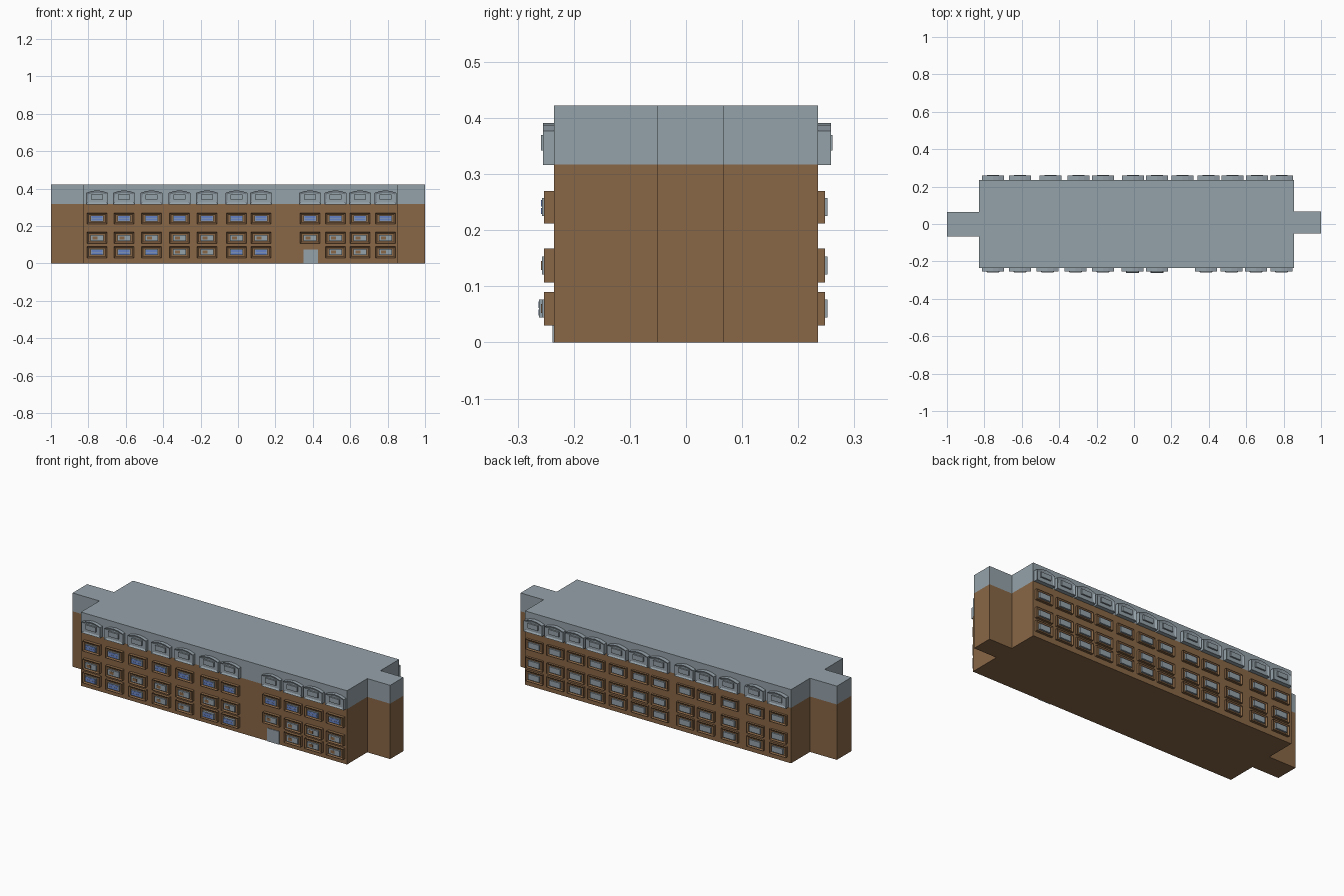
import bpy, bmesh

if "Cube" in bpy.data.objects:
    bpy.data.objects.remove(bpy.data.objects["Cube"])

def material(name, rgb):
    m = bpy.data.materials.new(name)
    m.diffuse_color = (*rgb, 1)
    m.use_nodes = True
    m.node_tree.nodes["Principled BSDF"].inputs["Base Color"].default_value = m.diffuse_color
    return m

BROWN = material("brown_brick", (0.25, 0.135, 0.062))
GREY = material("grey_slate", (0.30, 0.36, 0.40))
BLUE = material("blue_glass", (0.13, 0.22, 0.55))

def finish(name, bm, *mats):
    bmesh.ops.recalc_face_normals(bm, faces=bm.faces)
    me = bpy.data.meshes.new(name)
    bm.to_mesh(me)
    bm.free()
    for m in mats:
        me.materials.append(m)
    ob = bpy.data.objects.new(name, me)
    bpy.context.collection.objects.link(ob)
    return ob

def slab(bm, pts, y0, y1, recess=None):
    """Extrude an (x, z) outline from wall y0 out to y1; optionally inset and sink its front."""
    a = [bm.verts.new((x, y0, z)) for x, z in pts]
    b = [bm.verts.new((x, y1, z)) for x, z in pts]
    bm.faces.new(a)
    front = bm.faces.new(b)
    n = len(pts)
    for i in range(n):
        bm.faces.new((a[i], a[(i + 1) % n], b[(i + 1) % n], b[i]))
    if recess:
        bm.normal_update()
        bmesh.ops.inset_region(bm, faces=[front], thickness=recess[0])
        for v in front.verts:
            v.co.y += recess[1] * (1 if y1 < y0 else -1)

def rect(x, w, z0, z1):
    return [(x - w / 2, z0), (x + w / 2, z0), (x + w / 2, z1), (x - w / 2, z1)]

def arch(x, w, z0, z1, z2):
    return [(x - w / 2, z0), (x + w / 2, z0), (x + w / 2, z1), (x + w / 4, z2 - .004),
            (x, z2), (x - w / 4, z2 - .004), (x - w / 2, z1)]

# Main block with stair towers: one plan outline, brick below and slate above
plan = [(-.83, -.235), (.855, -.235), (.855, -.052), (1, -.052), (1, .068), (.855, .068),
        (.855, .235), (-.83, .235), (-.83, .064), (-1, .064), (-1, -.068), (-.83, -.068)]
bm = bmesh.new()
rings = [[bm.verts.new((x, y, z)) for x, y in plan] for z in (0, .317, .422)]
bm.faces.new(rings[0])
bm.faces.new(rings[2]).material_index = 1
for k in range(2):
    for i in range(len(plan)):
        j = (i + 1) % len(plan)
        bm.faces.new((rings[k][i], rings[k][j], rings[k + 1][j], rings[k + 1][i])).material_index = k
finish("building_body", bm, BROWN, GREY)

FRONT = [-.754, -.61, -.463, -.313, -.166, -.008, .123, .385, .521, .652, .789]
BACK = [-.754, -.61, -.447, -.297, -.166, -.005, .123, .26, .398, .527, .657, .79]
ROWS = [(.03, .09), (.107, .167), (.212, .27)]

for label, cols, s, frame_y, dormer_y in (("front", FRONT, -1, .253, .255), ("back", BACK, 1, .248, .258)):
    frames, panes, dormers, brick, glass = (bmesh.new() for _ in range(5))
    for c, x in enumerate(cols):
        # Attic dormers
        slab(dormers, arch(x, .118, .316, .377, .391), s * .23, s * dormer_y, (.013, .006))
        slab(panes, rect(x, .064, .342, .37), s * (dormer_y - .007), s * (dormer_y + .003))
        for r, (z0, z1) in enumerate(ROWS):
            if label == "front" and r == 0 and c == 7:
                continue  # door takes this place
            # Brick frames and grey window plates
            zc = (z0 + z1) / 2
            slab(frames, rect(x, .106, z0, z1), s * .23, s * frame_y, (.01, .006))
            out = frame_y + (.009 if label == "front" and r == 0 and c in (5, 6) else .004)
            slab(panes, rect(x, .07, zc - .016, zc + .016), s * (frame_y - .007), s * out)
            if label == "front":
                # Blue glazing, or brown half panels
                if r == 2 or (r == 0 and c in (0, 1, 2, 5, 6)):
                    for dz in (-.007, .007):
                        slab(glass, rect(x, .06, zc + dz - .0055, zc + dz + .0055),
                             s * out, s * (out + .001))
                else:
                    slab(brick, rect(x - .011, .026, zc - .008, zc + .008), s * out, s * (out + .001))
    finish(label + "_window_frames", frames, BROWN)
    finish(label + "_window_panes", panes, GREY)
    finish(label + "_dormers", dormers, GREY)
    if label == "front":
        finish("blue_glazing", glass, BLUE)
        finish("brown_window_panels", brick, BROWN)
    else:
        glass.free()
        brick.free()

# Front door
bm = bmesh.new()
slab(bm, rect(.388, .078, 0, .075), -.232, -.238)
finish("front_door", bm, GREY)
